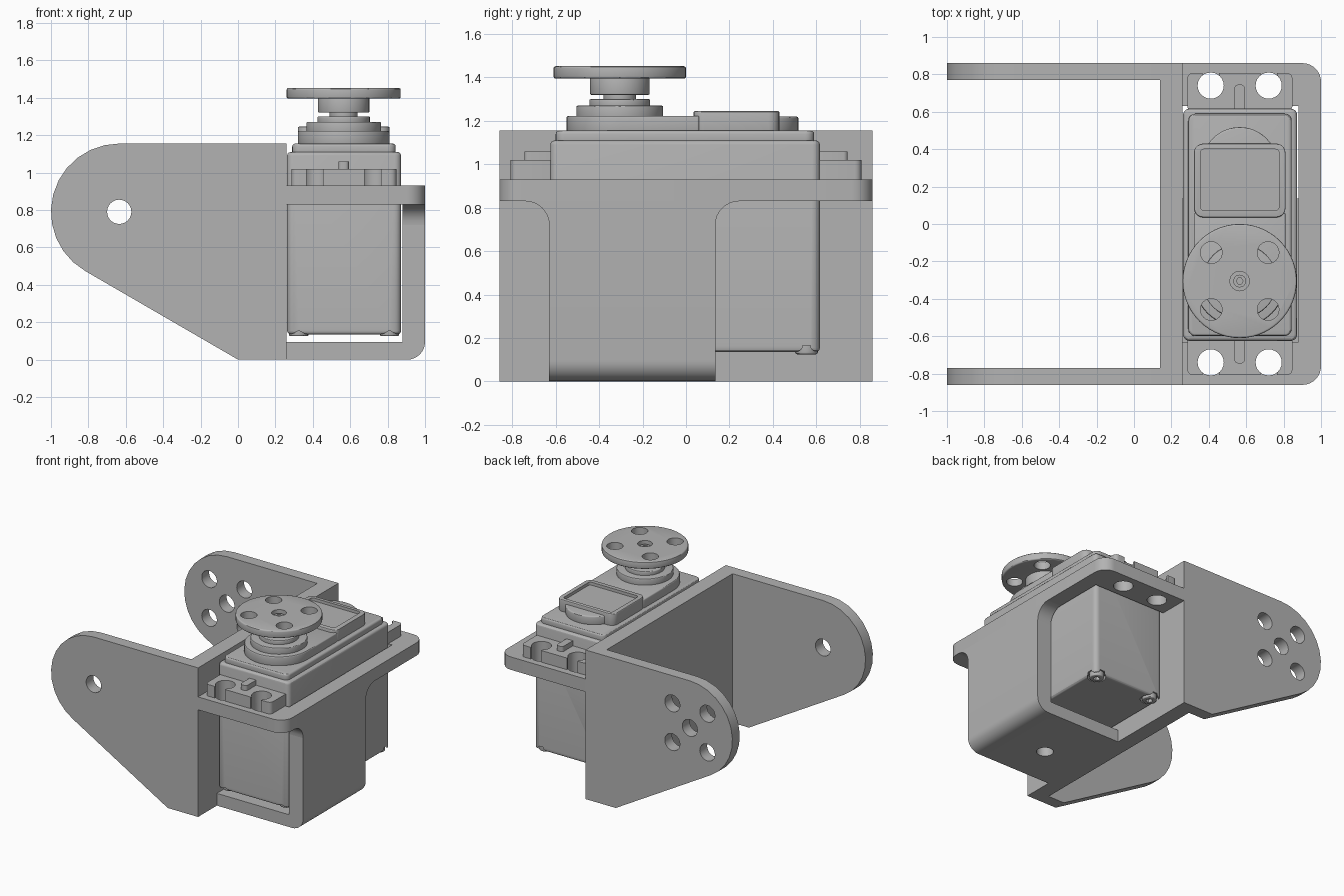
import bpy, bmesh, math
from mathutils import Vector

if "Cube" in bpy.data.objects:
    bpy.data.objects.remove(bpy.data.objects["Cube"])

grey = bpy.data.materials.new("plain_grey")
grey.diffuse_color = (0.45, 0.45, 0.45, 1)
grey.use_nodes = True
grey.node_tree.nodes["Principled BSDF"].inputs["Base Color"].default_value = grey.diffuse_color

PLACE = {'x': lambda a, b, t: (t, a, b),
         'y': lambda a, b, t: (a, t, b),
         'z': lambda a, b, t: (a, b, t)}


def arc(cx, cy, r, a0, a1, n=8):
    return [(cx + r * math.cos(math.radians(a0 + (a1 - a0) * i / n)),
             cy + r * math.sin(math.radians(a0 + (a1 - a0) * i / n))) for i in range(n + 1)]


def circle(cx, cy, r, n=40):
    return arc(cx, cy, r, 0, 360, n)[:-1]


def rect(x0, x1, y0, y1, r=0):
    if r == 0:
        return [(x0, y0), (x1, y0), (x1, y1), (x0, y1)]
    return (arc(x1 - r, y1 - r, r, 0, 90, 5) + arc(x0 + r, y1 - r, r, 90, 180, 5)
            + arc(x0 + r, y0 + r, r, 180, 270, 5) + arc(x1 - r, y0 + r, r, 270, 360, 5))


def add_prism(bm, pts, axis, lo, hi):
    place = PLACE[axis]
    rings = [[bm.verts.new(Vector(place(a, b, t))) for a, b in pts] for t in (lo, hi)]
    n = len(pts)
    bm.faces.new(rings[0])
    bm.faces.new(rings[1])
    for i in range(n):
        j = (i + 1) % n
        bm.faces.new((rings[0][i], rings[0][j], rings[1][j], rings[1][i]))


def mesh_object(name, prisms):
    bm = bmesh.new()
    for p in prisms:
        add_prism(bm, *p)
    bmesh.ops.recalc_face_normals(bm, faces=bm.faces)
    me = bpy.data.meshes.new(name)
    bm.to_mesh(me)
    bm.free()
    me.materials.append(grey)
    ob = bpy.data.objects.new(name, me)
    bpy.context.collection.objects.link(ob)
    return ob


def part(name, pts, axis, lo, hi, cuts=(), bevel=0):
    """Extruded profile, optionally bevelled, with holes cut by further prisms."""
    ob = mesh_object(name, [(pts, axis, lo, hi)])
    bpy.ops.object.select_all(action='DESELECT')
    bpy.context.view_layer.objects.active = ob
    ob.select_set(True)
    if bevel:
        m = ob.modifiers.new("bevel", 'BEVEL')
        m.width, m.segments, m.limit_method = bevel, 3, 'ANGLE'
        m.angle_limit = math.radians(40)
        bpy.ops.object.modifier_apply(modifier=m.name)
    for c in cuts:
        cutter = mesh_object("cutter", [c])
        cutter.hide_render = True
        m = ob.modifiers.new("cut", 'BOOLEAN')
        m.operation, m.solver, m.object = 'DIFFERENCE', 'EXACT', cutter
        bpy.ops.object.modifier_apply(modifier=m.name)
        bpy.data.objects.remove(cutter)
    bpy.ops.object.shade_smooth_by_angle(angle=math.radians(30))
    return ob


CX, CY = 0.565, -0.305            # output shaft axis
EARS = [(x, s * 0.74) for x in (0.41, 0.72) for s in (-1, 1)]

# --- Bracket: back plate and two rounded arms
part("back_plate", rect(0.14, 0.26, -0.86, 0.86), 'z', 0, 1.155)
arm = [(0, 0), (0.14, 0), (0.14, 1.155)] + arc(-0.635, 0.79, 0.365, 90, 240, 12)
centre_hole = [(-0.635, 0.79)]
five_holes = centre_hole + [(-0.635 + i * 0.15, 0.79 + j * 0.15) for i in (-1, 1) for j in (-1, 1)]
for name, lo, hi, holes in (("front_arm", -0.86, -0.77, centre_hole),
                            ("rear_arm", 0.77, 0.86, five_holes)):
    part(name, arm, 'y', lo, hi, [(circle(x, z, 0.065, 24), 'y', lo - 0.1, hi + 0.1) for x, z in holes])

# --- Bracket: mounting flange with body opening and screw holes
flange = ([(0.26, -0.86)] + arc(0.9, -0.76, 0.1, -90, 0) + arc(0.9, 0.76, 0.1, 0, 90) + [(0.26, 0.86)])
part("mounting_flange", flange, 'z', 0.83, 0.93,
     [(rect(0.2, 0.88, -0.63, 0.63), 'z', 0.7, 1.1)]
     + [(circle(x, y, 0.07, 24), 'z', 0.7, 1.1) for x, y in EARS])

# --- Bracket: L-shaped cradle with curved gussets under the flange
cradle = ([(0.26, 0)] + arc(0.905, 0.095, 0.095, -90, 0)
          + [(1, 0.83), (0.88, 0.83), (0.88, 0.095), (0.26, 0.095)])
part("cradle", cradle, 'y', -0.63, 0.135, [(circle(CX, CY, 0.06, 24), 'z', -0.1, 0.2)])
for name, y, s in (("gusset_front", -0.63, -1), ("gusset_rear", 0.135, 1)):
    curve = [(y + s * (0.11 + a), 0.72 + b) for a, b in arc(0, 0, 0.11, 180, 90)]
    if s < 0:
        curve = [(y - (0.11 + a), 0.72 + b) for a, b in arc(0, 0, 0.11, 180, 90)]
    part(name, [(y, 0.83)] + curve, 'x', 0.88, 1)

# --- Servo body with notched bottom corners and screws
corners = [(x, y) for x in (0.325, 0.81) for y in (-0.56, 0.555)]
part("servo_body", rect(0.262, 0.872, -0.625, 0.617, 0.035), 'z', 0.135, 1.11,
     [(circle(x, y, 0.065, 24), 'z', 0.0, 0.165) for x, y in corners], bevel=0.02)
for i, (x, y) in enumerate(corners):
    part(f"body_screw_{i + 1}", circle(x, y, 0.052, 24), 'z', 0.125, 0.2,
         [(circle(x, y, 0.025, 6), 'z', 0.0, 0.15)], bevel=0.008)

# --- Servo mounting ears with open slots, and stiffening ribs
for name, s in (("front", -1), ("rear", 1)):
    lo, hi = sorted((s * 0.6, s * 0.808))
    cuts = []
    for x in (0.41, 0.72):
        a, b = sorted((s * 0.74, s * 0.9))
        cuts += [(circle(x, s * 0.74, 0.07, 24), 'z', 0.9, 1.1),
                 (rect(x - 0.045, x + 0.045, a, b), 'z', 0.9, 1.1)]
    part(name + "_ear", rect(0.285, 0.847, lo, hi, 0.03), 'z', 0.925, 1.02, cuts)
    lo, hi = sorted((s * 0.6, s * 0.745))
    part(name + "_rib", rect(0.537, 0.593, lo, hi, 0.02), 'z', 1.0, 1.06)

# --- Stepped lid
part("lid", rect(0.29, 0.843, -0.6, 0.59, 0.04), 'z', 1.09, 1.155, bevel=0.015)
part("gear_cover", arc(CX, CY, 0.245, 180, 360, 24) + [(0.81, 0.06), (0.32, 0.06)],
     'z', 1.15, 1.223, bevel=0.008)
part("rear_cover", circle(CX, 0.315, 0.203), 'z', 1.15, 1.22, bevel=0.01)
part("window_frame", rect(0.32, 0.81, 0.035, 0.43, 0.05), 'z', 1.15, 1.245,
     [(rect(0.355, 0.775, 0.072, 0.4, 0.02), 'z', 1.222, 1.4)], bevel=0.006)

# --- Output shaft stack and horn
for name, r, lo, hi in (("shaft_collar", 0.2, 1.21, 1.27), ("shaft_ring", 0.14, 1.26, 1.3),
                        ("shaft_neck", 0.075, 1.29, 1.34)):
    part(name, circle(CX, CY, r), 'z', lo, hi, bevel=0.006)
part("horn_hub", circle(CX, CY, 0.137), 'z', 1.32, 1.4, bevel=0.006)
part("horn_disc", circle(CX, CY, 0.305, 56), 'z', 1.395, 1.452,
     [(circle(CX + i * 0.152, CY + j * 0.152, 0.058, 24), 'z', 1.3, 1.5) for i in (-1, 1) for j in (-1, 1)]
     + [(circle(CX, CY, 0.052, 24), 'z', 1.42, 1.5)], bevel=0.01)
part("horn_screw", circle(CX, CY, 0.034, 20), 'z', 1.4, 1.432,
     [(circle(CX, CY, 0.018, 6), 'z', 1.415, 1.5)])
